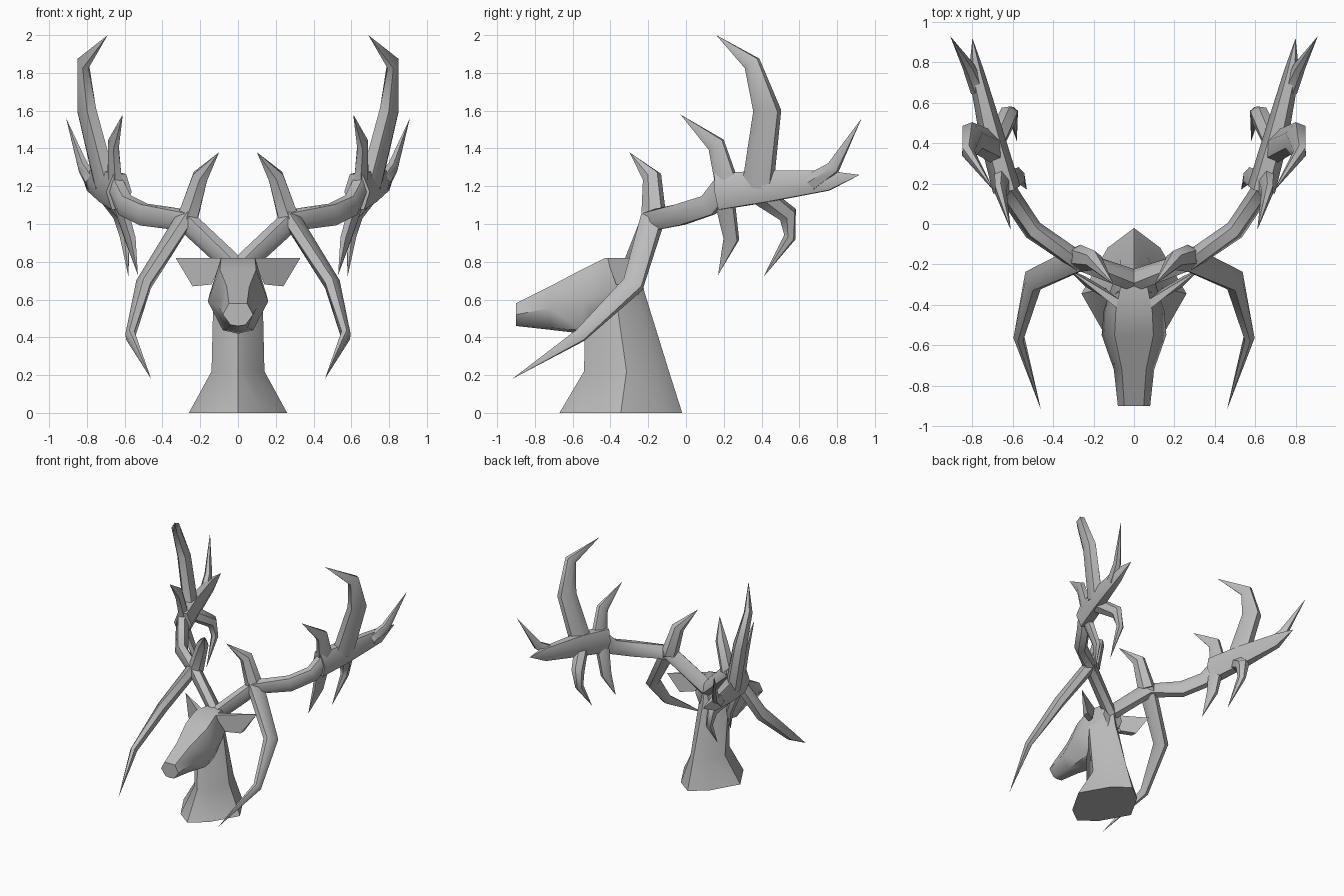
import bpy, bmesh, math
from mathutils import Vector

cube = bpy.data.objects.get("Cube")
if cube:
    bpy.data.objects.remove(cube, do_unlink=True)

shade = .5
grey = bpy.data.materials.new("plain grey")
grey.use_nodes = True
grey.diffuse_color = (shade, shade, shade, 1)
grey.node_tree.nodes["Principled BSDF"].inputs["Base Color"].default_value = grey.diffuse_color


def loft(name, rings, mirrored=False):
    """Skin a list of equal rings, close both ends and shade smooth."""
    bm = bmesh.new()
    loops = [[bm.verts.new(point) for point in ring] for ring in rings]
    for lower, upper in zip(loops, loops[1:]):
        for i in range(len(lower)):
            bm.faces.new((lower[i - 1], lower[i], upper[i], upper[i - 1]))
    bm.faces.new(loops[0])
    bm.faces.new(loops[-1])
    bmesh.ops.remove_doubles(bm, verts=bm.verts, dist=.001)
    bmesh.ops.recalc_face_normals(bm, faces=bm.faces)
    mesh = bpy.data.meshes.new(name)
    bm.to_mesh(mesh)
    bm.free()
    mesh.materials.append(grey)
    obj = bpy.data.objects.new(name, mesh)
    bpy.context.collection.objects.link(obj)
    if mirrored:
        modifier = obj.modifiers.new("mirror", "MIRROR")
        modifier.use_mirror_merge = False
    bpy.ops.object.select_all(action="DESELECT")
    obj.select_set(True)
    bpy.context.view_layer.objects.active = obj
    bpy.ops.object.shade_smooth_by_angle(angle=math.radians(50))


def both_sides(half):
    """Complete a half outline that starts and ends on the middle line."""
    return half + [(-x, d) for x, d in half[-2:0:-1]]


def branch(name, width, depth, *path, taper=1, sides=6):
    """Six-sided antler branch along a path, narrowing to a point unless taper is zero."""
    points = [Vector(p) for p in path]
    last = len(points) - 1
    rings = []
    for i, point in enumerate(points):
        along = (points[min(i + 1, last)] - points[max(i - 1, 0)]).normalized()
        across = Vector((1, -.4, 0))
        across = (across - along * across.dot(along)).normalized()
        up = along.cross(across)
        size = 1 - taper * (i / last) ** 2
        angles = [math.tau * k / sides for k in range(sides)]
        rings.append([point + size * (across * width * math.cos(a) + up * depth * math.sin(a))
                      for a in angles])
    loft(name, rings, mirrored=True)


# Neck: pointed oval sections given by height, front, back and half width
oval = both_sides([(0, 1), (.5, .7), (1, 0), (.5, -.7), (0, -1)])
neck_sections = [(0, -.67, -.02, .26), (.22, -.54, -.09, .14),
                 (.64, -.53, -.22, .13), (.8, -.42, -.25, .08)]
loft("neck", [[(x * width, (front + back + d * (back - front)) / 2, z) for x, d in oval]
              for z, front, back, width in neck_sections])

# Head: flat-topped sections given by depth, top, bottom and half width
skull = both_sides([(0, 1), (.6, 1), (1, 0), (.5, -.9), (0, -1)])
head_sections = [(-.9, .58, .46, .08), (-.72, .67, .44, .1), (-.55, .76, .42, .16),
                 (-.43, .82, .44, .15), (-.25, .82, .6, .09)]
loft("head", [[(x * width, y, (top + bottom + d * (top - bottom)) / 2) for x, d in skull]
              for y, top, bottom, width in head_sections])

# Ears: thin leaf, thickened backwards and meeting at the tip
leaf = [(.33, -.22, .82), (.24, -.31, .67), (.14, -.37, .68), (.08, -.42, .82)]
tip, *rim = leaf
loft("ear", [leaf, [tip] + [(x, y + .05, z) for x, y, z in rim]], mirrored=True)

# Antlers: even beam and flattened palm
branch("antler_beam", .05, .065, (0, -.28, .76), (.28, -.18, 1.02), (.5, -.03, 1.05),
       (.6, .12, 1.1), (.65, .2, 1.2), taper=0)
branch("antler_palm", .07, .11, (.63, .17, 1.17), (.7, .42, 1.2), (.78, .75, 1.23),
       (.8, .92, 1.26))

# Tines growing from the palm
branch("rear_tine", .04, .05, (.77, .66, 1.22), (.82, .78, 1.3), (.91, .93, 1.56))
branch("crown_tine", .06, .09, (.7, .38, 1.2), (.8, .43, 1.6), (.82, .35, 1.85), (.69, .16, 2))
branch("front_tine", .04, .07, (.65, .22, 1.2), (.66, .16, 1.42), (.61, -.03, 1.58))
branch("lower_front_tine", .04, .06, (.64, .2, 1.15), (.57, .24, .92), (.53, .17, .73))
branch("lower_rear_tine", .05, .06, (.69, .4, 1.15), (.62, .54, 1.05), (.6, .55, .93),
       (.58, .41, .72))

# Tines growing from the beam above the brow
branch("upper_brow_tine", .06, .07, (.27, -.17, 1.02), (.2, -.18, 1.25), (.1, -.3, 1.38))
branch("lower_brow_tine", .05, .07, (.27, -.17, 1.05), (.5, -.28, .68), (.57, -.56, .41),
       (.46, -.92, .18))
